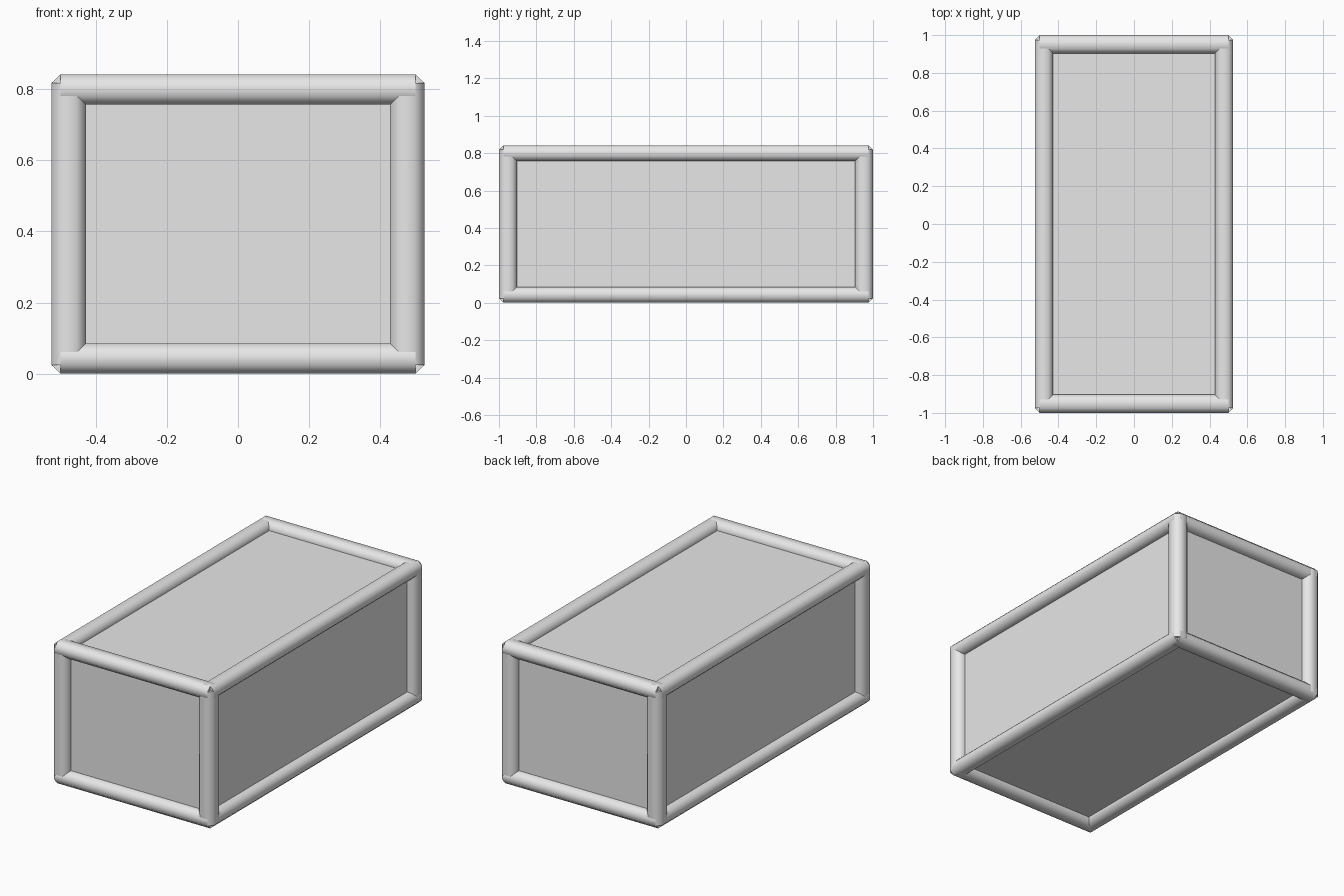
import bpy

if "Cube" in bpy.data.objects:
    bpy.data.objects.remove(bpy.data.objects["Cube"])

SIZE = (1.05, 2.0, 0.842)      # overall extents
BAR = (0.097, 0.097, 0.085)    # bar thickness along each axis
CUT = (0.025, 0.025, 0.024)    # corner chamfer along each axis
MID = SIZE[2] / 2

grey = bpy.data.materials.new("light_grey")
grey.diffuse_color = (0.8, 0.8, 0.8, 1)
grey.use_nodes = True
grey.node_tree.nodes["Principled BSDF"].inputs["Base Color"].default_value = grey.diffuse_color


def add_object(name, verts, faces):
    mesh = bpy.data.meshes.new(name)
    mesh.from_pydata(verts, [], faces)
    mesh.materials.append(grey)
    obj = bpy.data.objects.new(name, mesh)
    bpy.context.collection.objects.link(obj)
    return obj


def bar(name, axis, sides):
    """Eight-sided bar along an axis, on the edge chosen by two signs."""
    u, v = (axis + 1) % 3, (axis + 2) % 3
    hu, hv = BAR[u] / 2, BAR[v] / 2
    cu, cv = hu - CUT[u], hv - CUT[v]
    profile = [(hu, -cv), (hu, cv), (cu, hv), (-cu, hv),
               (-hu, cv), (-hu, -cv), (-cu, -hv), (cu, -hv)]
    half = SIZE[axis] / 2 - CUT[axis]
    verts = []
    for end in (-half, half):
        for pu, pv in profile:
            p = [0, 0, 0]
            p[axis] = end
            p[u] = sides[0] * (SIZE[u] / 2 - hu) + pu
            p[v] = sides[1] * (SIZE[v] / 2 - hv) + pv
            p[2] += MID
            verts.append(p)
    faces = [(i, (i + 1) % 8, (i + 1) % 8 + 8, i + 8) for i in range(8)]
    faces += [tuple(range(7, -1, -1)), tuple(range(8, 16))]
    obj = add_object(name, verts, faces)
    bpy.ops.object.select_all(action='DESELECT')
    obj.select_set(True)
    bpy.context.view_layer.objects.active = obj
    bpy.ops.object.shade_smooth_by_angle(angle=1.05)


# Twelve frame bars
for axis, label in enumerate(("cross_bar", "long_bar", "upright_bar")):
    for n, sides in enumerate([(-1, -1), (-1, 1), (1, -1), (1, 1)]):
        bar(f"{label}_{n + 1}", axis, sides)

# Recessed panels: a closed box reaching the middle of the bars
h = [(SIZE[i] - BAR[i]) / 2 for i in range(3)]
corners = [(x * h[0], y * h[1], z * h[2] + MID)
           for z in (-1, 1) for x, y in ((-1, -1), (1, -1), (1, 1), (-1, 1))]
add_object("panel_box", corners,
           [(3, 2, 1, 0), (4, 5, 6, 7)] +
           [(i, (i + 1) % 4, (i + 1) % 4 + 4, i + 4) for i in range(4)])
